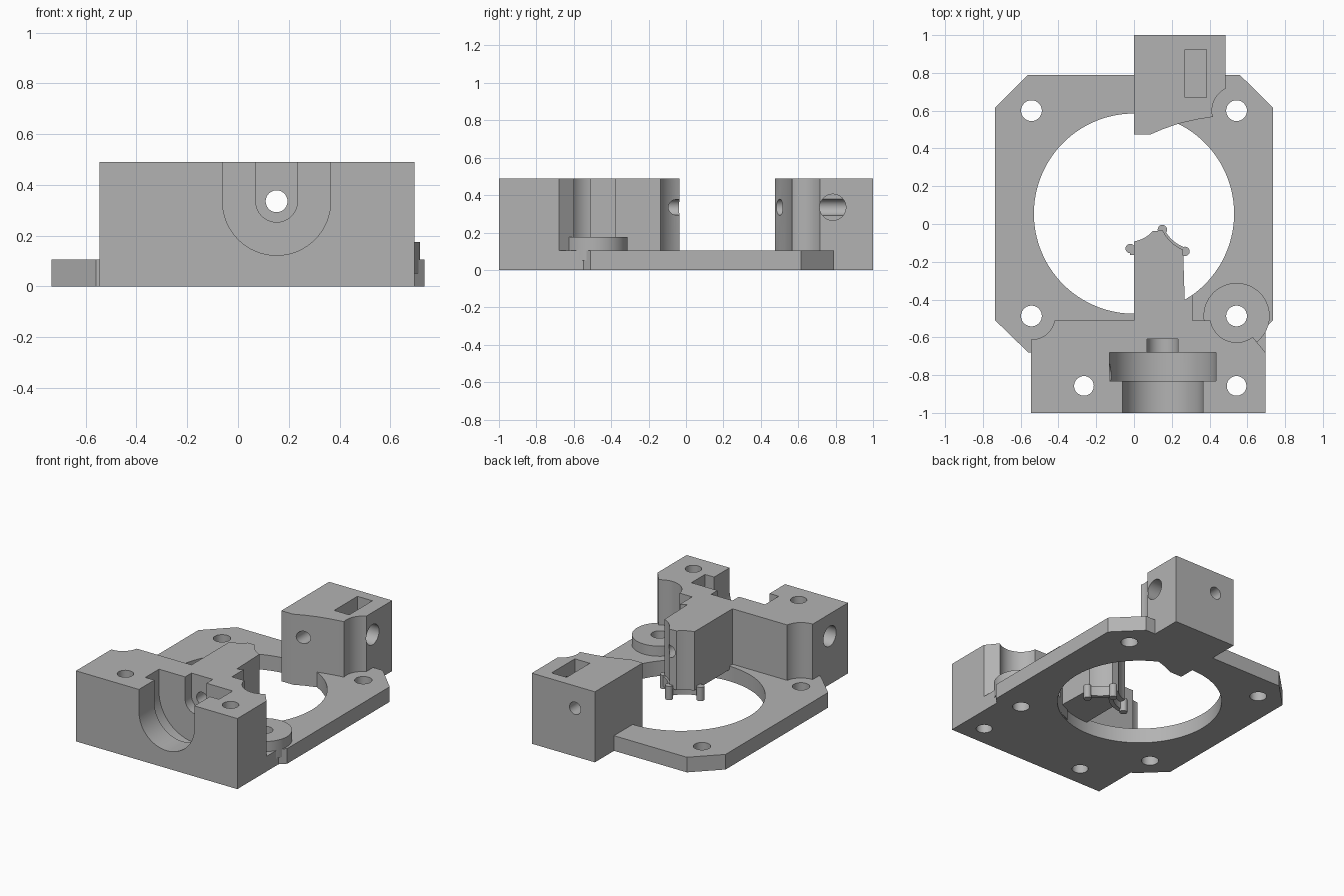
import bpy, bmesh, math
from mathutils import Matrix, Vector

cube = bpy.data.objects.get("Cube")
if cube:
    bpy.data.objects.remove(cube)

grey = bpy.data.materials.new("plain grey")
grey.use_nodes = True
grey.diffuse_color = (0.45, 0.45, 0.45, 1)
grey.node_tree.nodes["Principled BSDF"].inputs["Base Color"].default_value = (0.45, 0.45, 0.45, 1)

TOP, BASE = 0.49, 0.105
SHAFT_X, SHAFT_Z = 0.152, 0.335
SCREW_X, SCREW_BACK, SCREW_FRONT = 0.543, 0.6, -0.487


def prism(name, outline, z0, z1):
    """Extrude an xy outline from z0 to z1."""
    bm = bmesh.new()
    face = bm.faces.new([bm.verts.new((x, y, z0)) for x, y in outline])
    ext = bmesh.ops.extrude_face_region(bm, geom=[face])
    verts = [v for v in ext["geom"] if isinstance(v, bmesh.types.BMVert)]
    bmesh.ops.translate(bm, verts=verts, vec=(0, 0, z1 - z0))
    bmesh.ops.recalc_face_normals(bm, faces=bm.faces)
    return finish(name, bm)


def box(name, x0, x1, y0, y1, z0, z1):
    return prism(name, [(x0, y0), (x1, y0), (x1, y1), (x0, y1)], z0, z1)


def rod(name, radius, start, end, sides=48):
    """Cylinder between two points."""
    a, b = Vector(start), Vector(end)
    bm = bmesh.new()
    turn = (b - a).to_track_quat("Z", "Y").to_matrix().to_4x4()
    bmesh.ops.create_cone(bm, cap_ends=True, segments=sides, radius1=radius, radius2=radius,
                          depth=(b - a).length, matrix=Matrix.Translation((a + b) / 2) @ turn)
    return finish(name, bm)


def finish(name, bm):
    mesh = bpy.data.meshes.new(name)
    bm.to_mesh(mesh)
    bm.free()
    mesh.materials.append(grey)
    obj = bpy.data.objects.new(name, mesh)
    bpy.context.scene.collection.objects.link(obj)
    return obj


def combine(target, tool, operation):
    """Apply a boolean and discard the tool."""
    mod = target.modifiers.new("bool", "BOOLEAN")
    mod.operation, mod.solver, mod.object = operation, "EXACT", tool
    bpy.context.view_layer.objects.active = target
    bpy.ops.object.modifier_apply(modifier=mod.name)
    bpy.data.objects.remove(tool)


def cut(target, *tools):
    for tool in tools:
        combine(target, tool, "DIFFERENCE")


def add(target, *tools):
    for tool in tools:
        combine(target, tool, "UNION")


def arc(cx, cy, r, a0, a1, n=10):
    return [(cx + r * math.cos(math.radians(a0 + (a1 - a0) * i / n)),
             cy + r * math.sin(math.radians(a0 + (a1 - a0) * i / n))) for i in range(n + 1)]


def upright(name, x, y, r, z0=-0.1, z1=0.6, sides=48):
    return rod(name, r, (x, y, z0), (x, y, z1), sides)


# Base plate with clipped corners and a large bore
body = prism("mount_body", [(-0.56, -0.68), (0.56, -0.68), (0.735, -0.51), (0.735, 0.615),
                            (0.56, 0.79), (-0.56, 0.79), (-0.735, 0.615), (-0.735, -0.51)], 0, BASE)
cut(body, upright("bore", 0, 0.055, 0.53, sides=128))

# Front block with clearance around the plate screws
front = box("front_block", -0.545, 0.695, -1, -0.51, 0, TOP)
cut(front, upright("left_clearance", -SCREW_X, SCREW_FRONT, 0.125, BASE),
    upright("right_clearance", SCREW_X, SCREW_FRONT, 0.14, BASE),
    prism("slanted_corner", [(0.6, -0.563), (0.752, -0.75), (0.8, -0.45), (0.6, -0.45)], BASE, 0.6))

# Arm reaching over the bore, with a scooped tip
tip = arc(0.334, 0.05, 0.2, 253, 205) + arc(-0.03, 0.08, 0.175, -42, -80)
arm = prism("arm", [(0, -0.6), (0.275, -0.6)] + [p for p in tip if 0 < p[0] < 0.275]
            + [(0, -0.093)], 0.08, TOP)
add(front, arm, prism("arm_shoulder", [(0.2, -0.6), (0.31, -0.6), (0.31, -0.375),
                                       (0.275, -0.397), (0.2, -0.43)], 0.01, TOP))

# Stepped bearing seat, open at the top, and the shaft bore
for name, r, y0, y1 in (("seat_mouth", 0.213, -1.1, -0.82), ("seat_wide", 0.283, -0.83, -0.68),
                        ("seat_neck", 0.082, -0.7, -0.61)):
    cut(front, rod(name, r, (SHAFT_X, y0, SHAFT_Z), (SHAFT_X, y1, SHAFT_Z), 64),
        box(name, SHAFT_X - r, SHAFT_X + r, y0, y1, SHAFT_Z, 0.6))
cut(front, rod("shaft_bore", 0.043, (SHAFT_X, -0.75, SHAFT_Z), (SHAFT_X, 0.1, SHAFT_Z)),
    rod("side_bore", 0.07, (-0.7, -0.8, SHAFT_Z), (-0.1, -0.8, SHAFT_Z)))
for x in (-0.265, SCREW_X):
    cut(front, upright("block_bolt", x, -0.857, 0.052))
add(body, front)

# Back block with curved inner face, nut slot and cross bores
back = prism("back_block", [(0, 0.475), (0.09, 0.475), (0.16, 0.505), (0.24, 0.532), (0.33, 0.553),
                            (0.485, 0.578), (0.485, 1), (0, 1)], 0, TOP)
cut(back, upright("back_clearance", SCREW_X, SCREW_BACK, 0.13, BASE),
    box("nut_slot", 0.27, 0.385, 0.67, 0.925, 0.2, 0.6),
    rod("back_shaft_bore", 0.043, (SHAFT_X, 0.3, SHAFT_Z), (SHAFT_X, 1.1, SHAFT_Z)),
    rod("back_side_bore", 0.07, (0.152, 0.785, SHAFT_Z), (0.6, 0.785, SHAFT_Z)))
add(body, back)

# Raised washer around one screw, then all plate screw holes
add(body, upright("washer", SCREW_X, SCREW_FRONT, 0.175, 0.05, 0.175))
for x in (-SCREW_X, SCREW_X):
    for y in (SCREW_BACK, SCREW_FRONT):
        cut(body, upright("plate_screw", x, y, 0.055))

# Small curved clip under the arm tip with rounded pegs
for cx, a0, a1, name in ((-0.03, -88, -25, "left_clip"), (0.334, 268 - 16, 205, "right_clip")):
    strip = arc(cx, 0.06, 0.195, a0, a1) + arc(cx, 0.06, 0.225, a1, a0)
    prism(name, strip, 0.03, 0.1)
for i, (x, y) in enumerate(((-0.02, -0.13), (0.15, -0.03), (0.27, -0.145))):
    upright("clip_peg_%d" % i, x, y, 0.025, 0.01, 0.105, 20)

# Smooth the round walls and keep edges crisp
for obj in bpy.context.scene.objects:
    obj.select_set(obj.type == "MESH")
bpy.context.view_layer.objects.active = body
bpy.ops.object.shade_smooth_by_angle(angle=math.radians(25))
